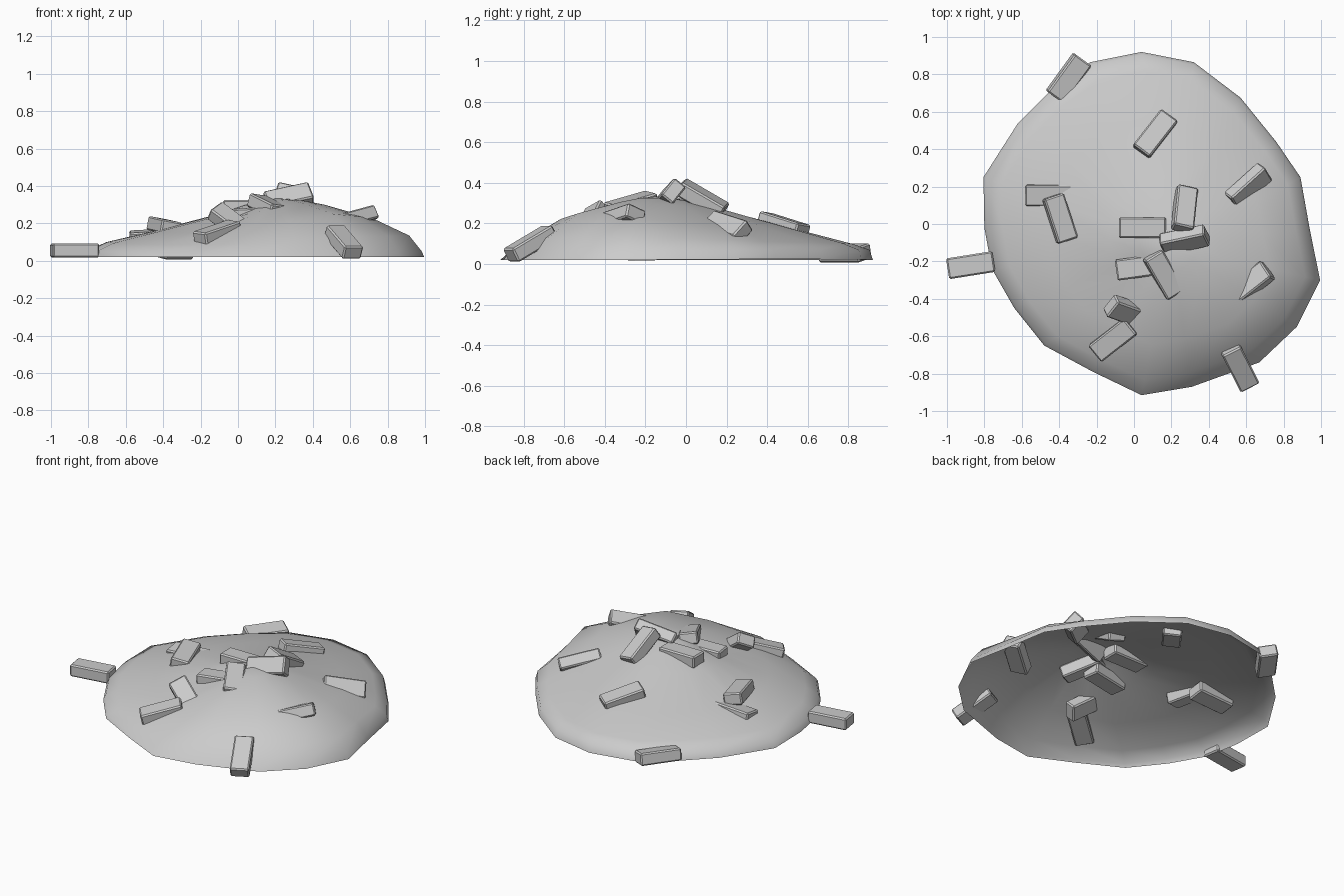
import bpy, bmesh
from math import radians
from mathutils import Matrix, Vector, Euler

if "Cube" in bpy.data.objects:
    bpy.data.objects.remove(bpy.data.objects["Cube"])

# mound: irregular rim outline, clockwise from the back
RIM = [(.04, .92), (.32, .865), (.57, .675), (.76, .44), (.89, .25), (.94, -.03), (.995, -.30),
       (.87, -.55), (.67, -.74), (.31, -.87), (.04, -.915), (-.22, -.79), (-.48, -.65), (-.64, -.45),
       (-.76, -.24), (-.80, -.02), (-.805, .25), (-.62, .54), (-.45, .71), (-.235, .865)]
# surface heights from peak to rim at a few outline positions
STEPS = (.17, .33, .66, .90, .985, 1.0)
KEYS = [(0, (.30, .255, .165, .10, .07, .02)),
        (3, (.315, .275, .18, .11, .07, .025)),
        (6, (.325, .30, .225, .135, .05, .02)),
        (8, (.325, .305, .25, .13, .04, .02)),
        (10, (.315, .28, .195, .09, .03, .02)),
        (12, (.285, .23, .15, .085, .04, .02)),
        (15, (.295, .24, .155, .10, .06, .02)),
        (18, (.30, .25, .16, .10, .06, .02)),
        (20, (.30, .255, .165, .10, .07, .02))]
PEAK = Vector((.20, -.12, .335))


def heights(i):
    for (a, ha), (b, hb) in zip(KEYS, KEYS[1:]):
        if a <= i <= b:
            f = (i - a) / (b - a)
            return [p + (q - p) * f for p, q in zip(ha, hb)]


def make_object(name, bm):
    me = bpy.data.meshes.new(name)
    bm.to_mesh(me)
    bm.free()
    ob = bpy.data.objects.new(name, me)
    bpy.context.collection.objects.link(ob)
    return ob


# open-bottomed mound shell
bm = bmesh.new()
top = bm.verts.new(PEAK)
n = len(RIM)
spokes = []
for i, (x, y) in enumerate(RIM):
    spokes.append([bm.verts.new((PEAK.x + (x - PEAK.x) * t, PEAK.y + (y - PEAK.y) * t, z))
                   for t, z in zip(STEPS, heights(i))])
for i in range(n):
    a, b = spokes[i], spokes[(i + 1) % n]
    bm.faces.new((top, b[0], a[0]))
    for k in range(len(STEPS) - 1):
        bm.faces.new((a[k], b[k], b[k + 1], a[k + 1]))
bmesh.ops.recalc_face_normals(bm, faces=bm.faces)
if sum(f.normal.z for f in bm.faces) < 0:
    bmesh.ops.reverse_faces(bm, faces=bm.faces)
for f in bm.faces:
    f.smooth = True
make_object("rubble_mound", bm)

# loose bricks: x, y, z, yaw, pitch (rise along length), roll
BRICKS = [(-.873, -.22, .055, 9, 0, 0),
          (-.35, .78, .055, 54, 0, 12),
          (.113, .48, .19, 52, -14, -6),
          (-.455, .155, .125, 0, 3, 8),
          (-.395, .03, .185, -72, -4, -10),
          (.045, -.02, .287, 0, 0, 0),
          (.03, -.23, .243, 8, 3, 0),
          (.16, -.27, .29, -60, -14, -8),
          (.27, -.085, .335, 12, 12, 50),
          (.27, .08, .32, 84, -30, 14),
          (.61, .20, .178, 42, -12, 45),
          (.62, -.32, .222, 38, 12, -22),
          (.565, -.765, .10, -63, -28, 0),
          (-.11, -.615, .148, 38, 15, 5),
          (-.03, -.47, .20, -20, -35, 30)]


def brick(i, x, y, z, yaw, pitch, roll):
    bm = bmesh.new()
    bmesh.ops.create_cube(bm, size=1, matrix=Matrix.Diagonal((.25, .112, .075, 1)))
    bmesh.ops.bevel(bm, geom=bm.edges[:], offset=.008, segments=1, affect='EDGES')
    ob = make_object(f"brick_{i:02d}", bm)
    ob.location = (x, y, z)
    ob.rotation_euler = Euler((radians(roll), radians(-pitch), radians(yaw)))


for i, b in enumerate(BRICKS, 1):
    brick(i, *b)
